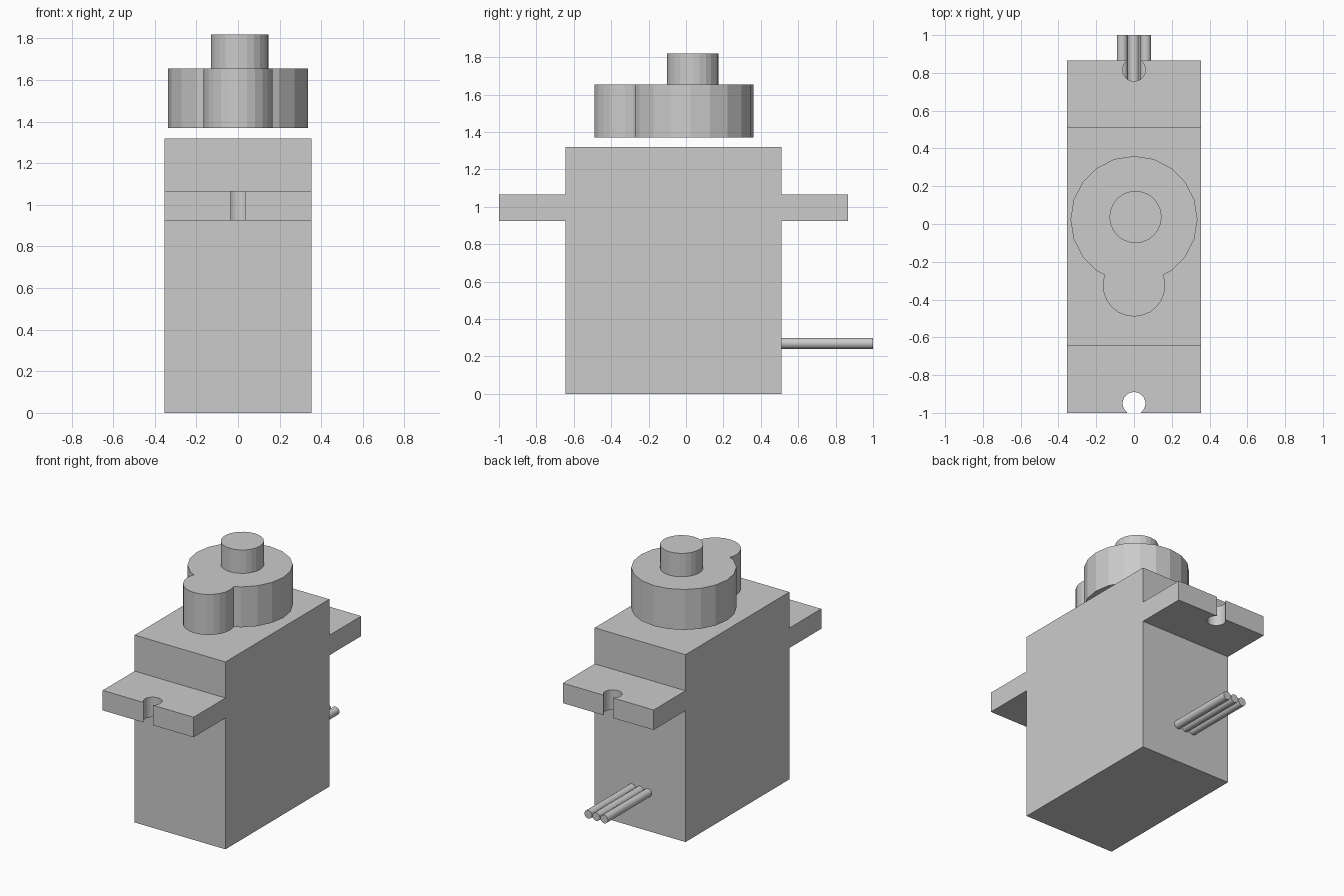
import bpy, bmesh, math

if "Cube" in bpy.data.objects:
    bpy.data.objects.remove(bpy.data.objects["Cube"])

def prism(name, pts, axis, a, b):
    """Extrude a closed 2D outline along x (pts = y,z) or z (pts = x,y)."""
    bm = bmesh.new()
    at = (lambda p, t: (t, *p)) if axis == 'x' else (lambda p, t: (*p, t))
    lo = [bm.verts.new(at(p, a)) for p in pts]
    hi = [bm.verts.new(at(p, b)) for p in pts]
    bm.faces.new(lo)
    bm.faces.new(hi)
    n = len(pts)
    for i in range(n):
        j = (i + 1) % n
        bm.faces.new((lo[i], lo[j], hi[j], hi[i]))
    bmesh.ops.recalc_face_normals(bm, faces=bm.faces[:])
    me = bpy.data.meshes.new(name)
    bm.to_mesh(me)
    bm.free()
    ob = bpy.data.objects.new(name, me)
    bpy.context.collection.objects.link(ob)
    return ob

def circle(cx, cy, r, n):
    return [(cx + r * math.cos(2 * math.pi * i / n),
             cy + r * math.sin(2 * math.pi * i / n)) for i in range(n)]

def boolean(ob, other, op):
    mod = ob.modifiers.new(op.lower(), 'BOOLEAN')
    mod.object, mod.operation, mod.solver = other, op, 'EXACT'
    bpy.context.view_layer.objects.active = ob
    bpy.ops.object.modifier_apply(modifier=mod.name)
    bpy.data.objects.remove(other)

# Motor case with mounting ears, one side profile
MID = -0.067
half = [(0.578, 0), (0.578, 0.925), (0.933, 0.925),
        (0.933, 1.066), (0.578, 1.066), (0.578, 1.32)]
profile = [(MID + y, z) for y, z in half] + [(MID - y, z) for y, z in reversed(half)]
case = prism("case", profile, 'x', -0.354, 0.354)

# Keyhole screw slots in both ears
R, W = 0.06, 0.036
start = math.asin(W / R)
sweep = 2 * math.pi - 2 * start
for side in (-1, 1):
    key = [(R * math.sin(start + sweep * i / 24), R * math.cos(start + sweep * i / 24))
           for i in range(25)] + [(-W, 0.2), (W, 0.2)]
    key = [(x, MID + side * (0.883 + y)) for x, y in key]
    boolean(case, prism("slot_cutter", key, 'z', 0.85, 1.15), 'DIFFERENCE')

# Gear housing: large and small lobes floating just above the case
housing = prism("gear_housing", circle(0, 0.024, 0.336, 20), 'z', 1.37, 1.655)
boolean(housing, prism("lobe", circle(0, -0.325, 0.165, 24), 'z', 1.37, 1.655), 'UNION')

# Output shaft
prism("output_shaft", circle(0.008, 0.037, 0.138, 24), 'z', 1.655, 1.82)

# Three cable wires out of the back
for i in (-1, 0, 1):
    bpy.ops.mesh.primitive_cylinder_add(vertices=24, radius=0.029, depth=0.49,
                                        location=(i * 0.062, 0.755, 0.27),
                                        rotation=(math.pi / 2, 0, 0))
    bpy.context.object.name = f"wire_{i + 2}"
    bpy.ops.object.shade_smooth_by_angle()
